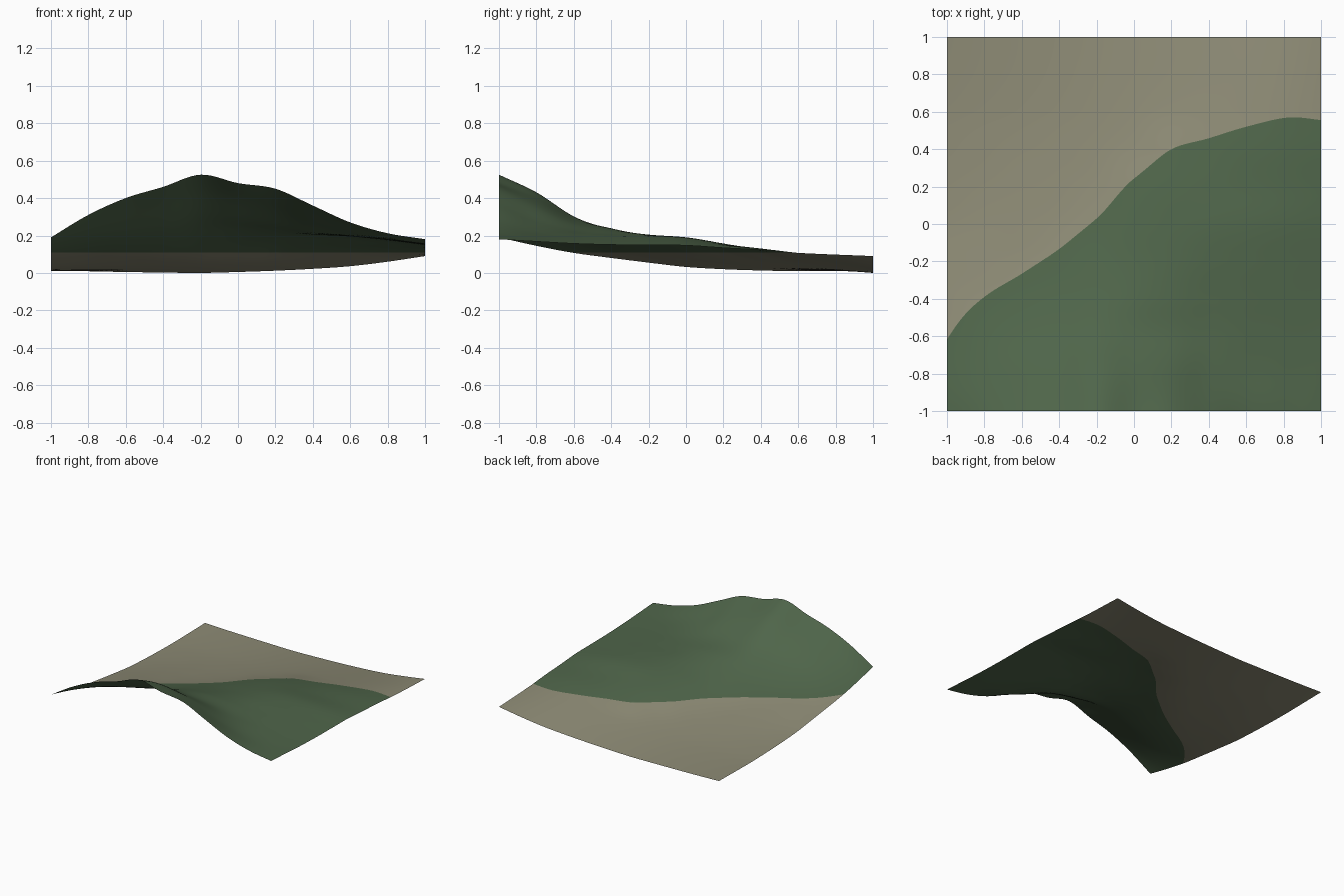
import bpy
import bmesh

GRASS_LINE = 0.11   # height where sand turns to grass
CELLS = 80          # grid cells along each side

# Cross-sections of the hill from front to back, as y position: heights
# in thousandths at even steps from x = -1 to x = 1
SECTIONS = {
    -1.0: (190, 310, 400, 460, 525, 480, 450, 360, 270, 212, 180),
    -0.8: (145, 225, 300, 365, 430, 400, 355, 275, 220, 190, 168),
    -0.6: (107, 160, 205, 250, 300, 290, 265, 225, 200, 180, 157),
    -0.4: (80, 112, 140, 175, 220, 238, 230, 208, 195, 176, 151),
    -0.2: (55, 80, 98, 124, 163, 192, 204, 202, 193, 174, 149),
    0.0: (32, 53, 70, 86, 116, 157, 180, 190, 185, 170, 147),
    0.2: (20, 34, 48, 60, 80, 119, 150, 157, 154, 147, 134),
    0.4: (13, 22, 30, 40, 54, 77, 110, 121, 129, 130, 123),
    0.6: (10, 14, 18, 24, 34, 48, 67, 84, 97, 106, 107),
    1.0: (15, 9, 5, 2, 0, 5, 12, 22, 36, 60, 90),
}


def spline(knots, values, t):
    """Smooth curve through the values at the given knots."""
    last = len(knots) - 1
    i = 0
    while i < last - 1 and t > knots[i + 1]:
        i += 1

    def slope(k):
        a, b = max(k - 1, 0), min(k + 1, last)
        return (values[b] - values[a]) / (knots[b] - knots[a])

    span = knots[i + 1] - knots[i]
    u = (t - knots[i]) / span
    ease = u * u * (3 - 2 * u)
    start = u * (1 - u) ** 2 * span * slope(i)
    end = u * u * (u - 1) * span * slope(i + 1)
    return values[i] * (1 - ease) + values[i + 1] * ease + start + end


def make_material(name, colour):
    material = bpy.data.materials.new(name)
    material.use_nodes = True
    material.diffuse_color = colour
    shader = next(n for n in material.node_tree.nodes if n.type == 'BSDF_PRINCIPLED')
    shader.inputs["Base Color"].default_value = colour
    return material


default_cube = bpy.data.objects.get("Cube")
if default_cube:
    bpy.data.objects.remove(default_cube, do_unlink=True)

# Terrain sheet, lifted from a flat grid onto the sections
bm = bmesh.new()
bmesh.ops.create_grid(bm, x_segments=CELLS, y_segments=CELLS, size=1)
y_knots = list(SECTIONS)
x_knots = [-1 + step / 5 for step in range(11)]
columns = {}
for vert in bm.verts:
    key = round(vert.co.x, 4)
    if key not in columns:
        columns[key] = [spline(x_knots, row, key) for row in SECTIONS.values()]
    vert.co.z = spline(y_knots, columns[key], vert.co.y) / 1000

# Cut the sheet along the grass line so the colours meet on clean edges
bmesh.ops.bisect_plane(
    bm,
    geom=bm.verts[:] + bm.edges[:] + bm.faces[:],
    plane_co=(0, 0, GRASS_LINE),
    plane_no=(0, 0, 1),
)
for face in bm.faces:
    face.smooth = True
    face.material_index = int(face.calc_center_median().z > GRASS_LINE)

mesh = bpy.data.meshes.new("hillside_terrain")
bm.to_mesh(mesh)
bm.free()
mesh.materials.append(make_material("sand", (0.27, 0.26, 0.18, 1)))
mesh.materials.append(make_material("grass", (0.078, 0.13, 0.068, 1)))
terrain = bpy.data.objects.new("hillside_terrain", mesh)
bpy.context.collection.objects.link(terrain)
